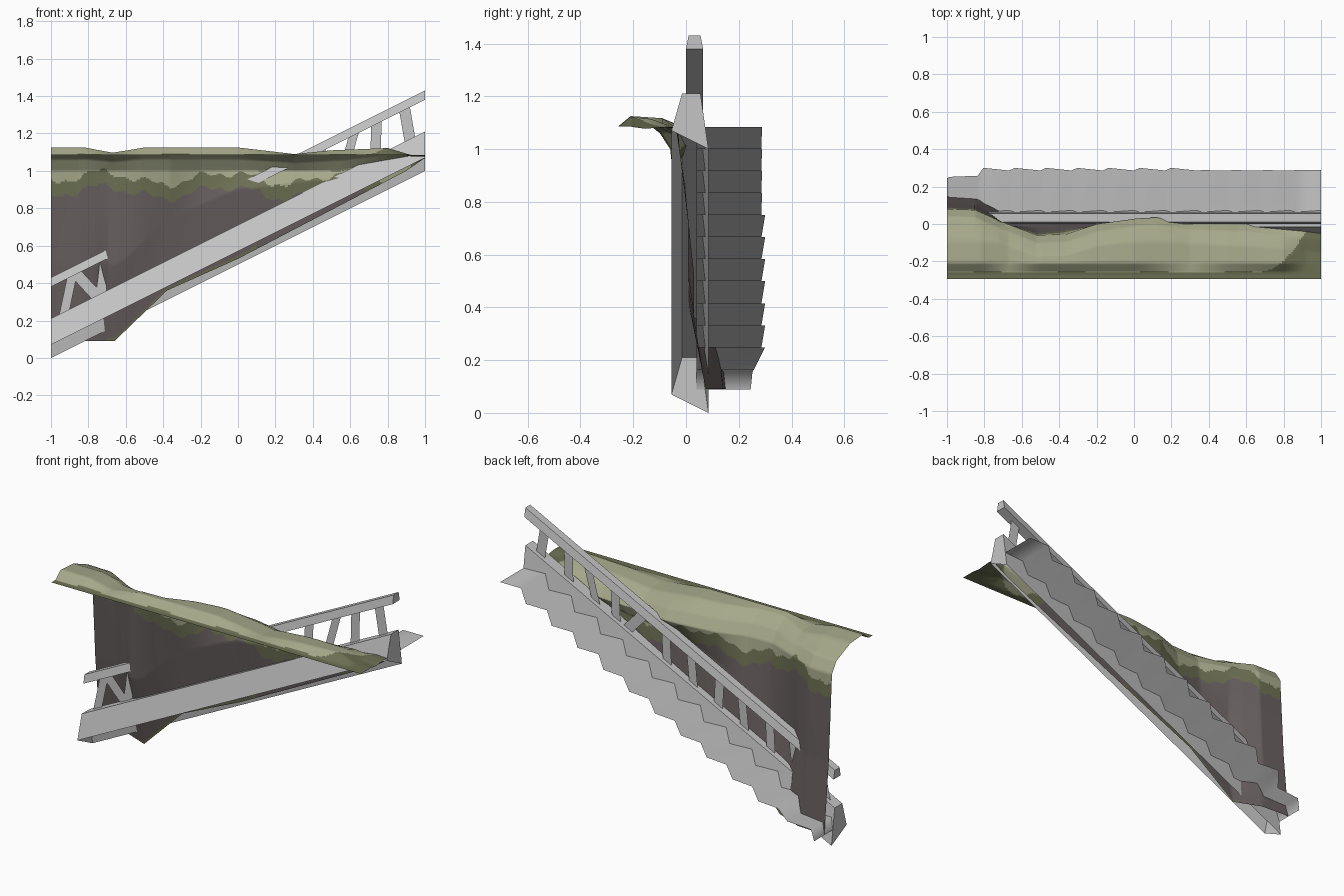
import bpy, math

if "Cube" in bpy.data.objects:
    bpy.data.objects.remove(bpy.data.objects["Cube"])


def material(name, rgb):
    m = bpy.data.materials.new(name)
    m.diffuse_color = (*rgb, 1)
    m.use_nodes = True
    m.node_tree.nodes["Principled BSDF"].inputs["Base Color"].default_value = m.diffuse_color
    return m


STONE = material("pale_grey", (0.56, 0.56, 0.56))
ROCK = material("brown_grey_rock", (0.135, 0.113, 0.113))
DARK = material("dark_olive", (0.15, 0.16, 0.085))
GRASS = material("light_olive", (0.38, 0.395, 0.255))


def make(name, verts, faces, mats, smooth=False):
    me = bpy.data.meshes.new(name)
    me.from_pydata(verts, [], faces)
    for m in mats:
        me.materials.append(m)
    for p in me.polygons:
        p.use_smooth = smooth
    me.update()
    ob = bpy.data.objects.new(name, me)
    bpy.context.collection.objects.link(ob)
    return ob


def lerp_keys(keys, x):
    if x <= keys[0][0]:
        return keys[0][1]
    for (a, va), (b, vb) in zip(keys, keys[1:]):
        if x <= b:
            return va + (vb - va) * (x - a) / (b - a)
    return keys[-1][1]


BOX_FACES = [(0, 1, 2, 3), (7, 6, 5, 4), (0, 4, 5, 1),
             (2, 6, 7, 3), (3, 7, 4, 0), (1, 5, 6, 2)]


# Beam of four-sided section, rising half a unit per unit along x
def sloped_beam(name, section, faces):
    v = [(x, y, z + 0.5 * x) for x in (-1, 1) for y, z in section]
    return make(name, v, faces, [STONE])


# The side wall is hollow and open underneath
sloped_beam("stair_side_wall", [(-0.015, 0.71), (-0.055, 0.57), (0.085, 0.50), (0.055, 0.71)],
            BOX_FACES[:5])
sloped_beam("handrail", [(0.01, 0.93), (0.0, 0.88), (0.065, 0.88), (0.055, 0.93)], BOX_FACES)

# Uneven flat balusters: x at the foot, x at the head
BALUSTERS = [(0.92, 0.89), (0.735, 0.74), (0.56, 0.62), (0.43, 0.44), (0.36, 0.24),
             (0.10, 0.11), (-0.07, -0.05), (-0.23, -0.24), (-0.40, -0.38),
             (-0.57, -0.56), (-0.735, -0.71), (-0.75, -0.87), (-0.93, -0.885)]
for i, (xb, xt) in enumerate(BALUSTERS):
    w = 0.028
    v = [(x + dx, 0.03, h + 0.5 * (x + dx))
         for x, h, s in ((xb, 0.70, 1), (xt, 0.89, -1)) for dx in (-w * s, w * s)]
    make("baluster_%d" % (i + 1), v, [(0, 1, 2, 3)], [STONE])

# Steps: one folded sheet, treads joined by slightly leaning risers
RISE, RUN = 0.0835, 0.167
profile = [(-1.0, 0.088, 0.245), (-0.985, 0.155, 0.252)]
for k in range(11):
    x = -0.835 + RUN * k
    z = 0.165 + RISE * k
    flare = 0.300 if k < 7 else 0.288
    profile.append((x, z, 0.258 if k == 0 else 0.286))
    profile.append((x + 0.03, z + RISE, flare))
profile.append((1.0, 1.084, 0.288))
v = []
for x, z, y in profile:
    v += [(x, 0.04, z), (x, y, z)]
f = [(2 * i, 2 * i + 2, 2 * i + 3, 2 * i + 1) for i in range(len(profile) - 1)]
make("steps", v, f, [STONE], smooth=True)

# Cliff: outlines along x for the lip, crest, middle and foot
LIP_Y = [(-1, 0.08), (-0.85, 0.075), (-0.7, 0.01), (-0.52, -0.06), (-0.36, -0.055),
         (-0.2, 0.0), (0.02, 0.03), (0.12, 0.035), (0.3, 0.01), (0.6, 0.0), (1, -0.045)]
LIP_Z = [(-1, 1.0), (0.55, 1.0), (0.92, 1.08), (1, 1.083)]
CREST = [(-1, 1.125), (-0.82, 1.125), (-0.67, 1.097), (-0.5, 1.125), (0, 1.125),
         (0.3, 1.09), (0.5, 1.11), (0.8, 1.122), (0.92, 1.086), (1, 1.085)]
MID_Y = [(-1, 0.11), (-0.85, 0.10), (-0.76, 0.05), (-0.69, -0.005), (-0.5, -0.02),
         (-0.2, -0.015), (0.1, -0.01), (0.3, -0.01), (1, -0.04)]
MID_T = [(-0.6, 0.45), (0, 0.8), (1, 0.8)]
FOOT_Y = [(-1, 0.15), (-0.82, 0.14), (-0.66, 0.075), (-0.38, 0.03), (0, 0.03), (1, -0.03)]
FOOT_Z = [(-1, 0.09), (-0.66, 0.09), (-0.38, 0.36), (0, 0.53), (0.9, 1.0), (1, 1.07)]


def cliff_column(x):
    e, ze = lerp_keys(LIP_Y, x), lerp_keys(LIP_Z, x)
    yb, zb = lerp_keys(FOOT_Y, x), lerp_keys(FOOT_Z, x)
    c = lerp_keys(CREST, x)
    pts = [(yb, zb)]
    pts.append((lerp_keys(MID_Y, x), zb + (ze - zb) * lerp_keys(MID_T, x)))
    pts.append((e, ze))
    pts.append((e - 0.04, ze + (c - ze) * 0.5))
    pts.append((min(e - 0.11, -0.09), c - 0.008))
    pts += [(-0.21, c), (-0.258, 1.085), (-0.295, 1.085)]
    out = []
    for (a, b, n) in zip(pts, pts[1:], (26, 44, 8, 6, 6, 6, 2)):
        out += [(a[0] + (b[0] - a[0]) * j / n, a[1] + (b[1] - a[1]) * j / n) for j in range(n)]
    return out + [pts[-1]]


# Ragged height where rock turns to grass
def grass_line(x):
    return (0.885 + 0.03 * math.sin(9.5 * x + 2.2) + 0.018 * math.sin(23 * x)
            + 0.010 * math.sin(61 * x + 1))


NX = 240
v, f = [], []
for i in range(NX + 1):
    x = -1 + 2 * i / NX
    col = cliff_column(x)
    v += [(x, y, z) for y, z in col]
rows = len(col)
for i in range(NX):
    for j in range(rows - 1):
        a = i * rows + j
        f.append((a, a + 1, a + rows + 1, a + rows))
cliff = make("cliff_and_grass", v, f, [ROCK, DARK, GRASS], smooth=True)
for p in cliff.data.polygons:
    x, y, z = p.center
    g = grass_line(x)
    if z < g:
        # thin grassy fringe along the lower part of the foot
        fringe = -0.7 < x < 0.1 and z < lerp_keys(FOOT_Z, x) + 0.02
        p.material_index = 1 if fringe else 0
    elif z < g + 0.075:
        p.material_index = 1
    else:
        far_edge = -0.257 + 3 * max(0, x - 0.65) ** 2 + 0.006 * math.sin(14 * x)
        p.material_index = 1 if y < far_edge else 2
